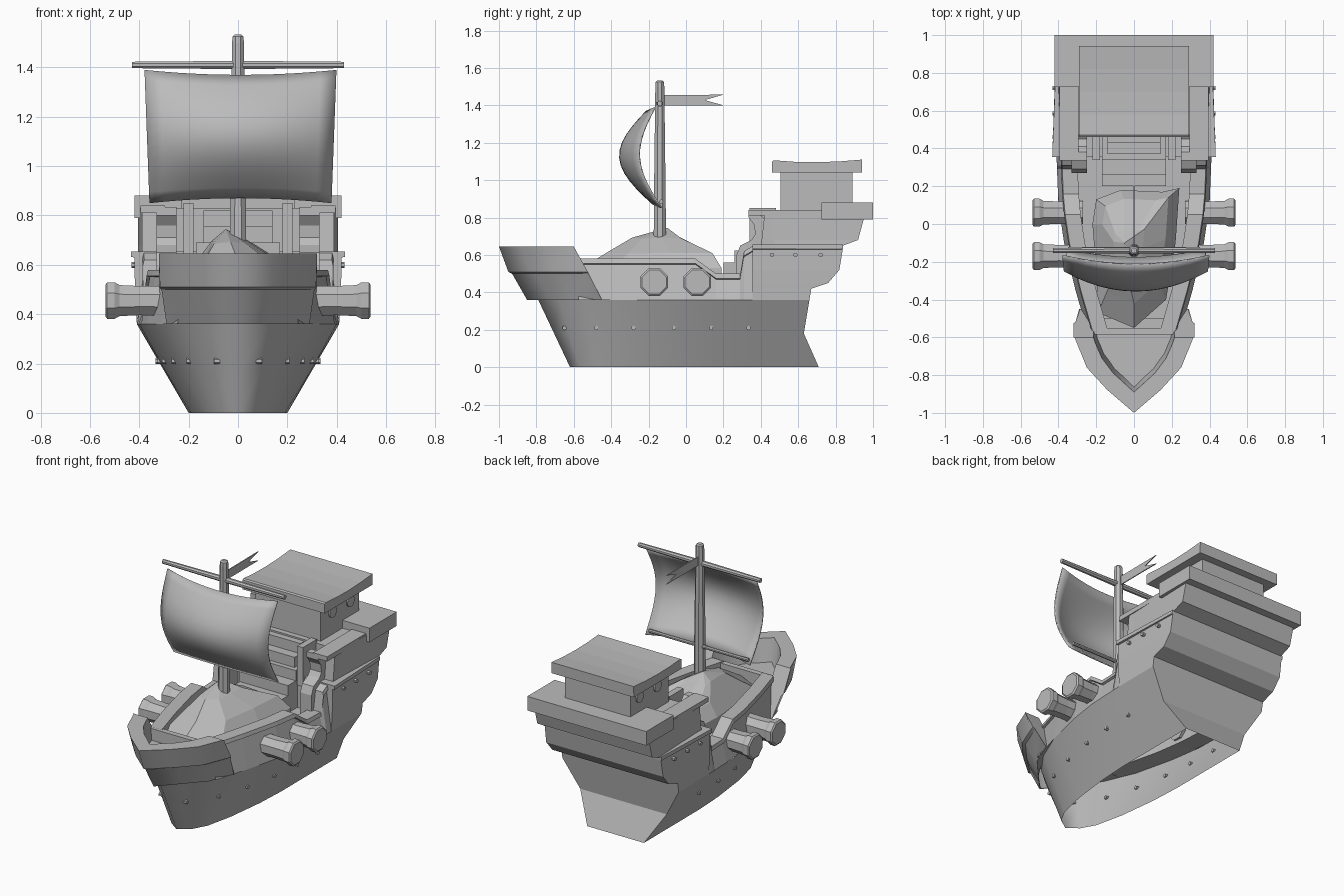
import bpy, bmesh, math
from mathutils import Vector

cube = bpy.data.objects.get("Cube")
if cube:
    bpy.data.objects.remove(cube, do_unlink=True)

grey = bpy.data.materials.new("plain_grey")
grey.use_nodes = True
grey.diffuse_color = (0.5, 0.5, 0.5, 1)
grey.node_tree.nodes["Principled BSDF"].inputs["Base Color"].default_value = (0.5, 0.5, 0.5, 1)


def finish(name, bm, mirror=False, smooth=None):
    """Turn a bmesh into an object, optionally mirrored across x."""
    bmesh.ops.recalc_face_normals(bm, faces=bm.faces)
    mesh = bpy.data.meshes.new(name)
    bm.to_mesh(mesh)
    bm.free()
    ob = bpy.data.objects.new(name, mesh)
    bpy.context.collection.objects.link(ob)
    mesh.materials.append(grey)
    if mirror:
        mod = ob.modifiers.new("Mirror", "MIRROR")
        mod.merge_threshold = 0.0005
    if smooth:
        bpy.ops.object.select_all(action="DESELECT")
        ob.select_set(True)
        bpy.context.view_layer.objects.active = ob
        bpy.ops.object.shade_smooth_by_angle(angle=math.radians(smooth))
    return ob


def loft(name, rows, mirror=True, cyclic=False, caps="", smooth=None):
    """Skin rows of points; caps may hold 'e' (row ends) and 't' (last row)."""
    bm = bmesh.new()
    vs = [[bm.verts.new(p) for p in row] for row in rows]
    pairs = list(zip(vs, vs[1:])) + ([(vs[-1], vs[0])] if cyclic else [])
    for a, b in pairs:
        for i in range(len(a) - 1):
            bm.faces.new((a[i], a[i + 1], b[i + 1], b[i]))
    if "e" in caps:
        bm.faces.new([r[-1] for r in vs])
    if "t" in caps:
        bm.faces.new(vs[-1])
    return finish(name, bm, mirror, smooth)


def prism(name, profile, x0, x1, mirror=True):
    """Extrude a y-z profile from x0 to x1."""
    bm = bmesh.new()
    a = [bm.verts.new((x0, y, z)) for y, z in profile]
    face = bm.faces.new(a)
    moved = bmesh.ops.extrude_face_region(bm, geom=[face])["geom"]
    bmesh.ops.translate(bm, vec=(x1 - x0, 0, 0),
                        verts=[v for v in moved if isinstance(v, bmesh.types.BMVert)])
    bm.faces.ensure_lookup_table()
    if len(bm.faces) == len(profile) + 1:
        bm.faces.new(a)
    return finish(name, bm, mirror)


def box(name, x, y0, y1, z0, z1):
    return prism(name, [(y0, z0), (y1, z0), (y1, z1), (y0, z1)], -x, x, False)


def lathe(name, origin, axis, profile, sides=8, mirror=False):
    """Spin (distance along axis, radius) pairs around an axis."""
    bm = bmesh.new()
    turn = Vector(axis).to_track_quat("Z", "Y")
    rings = []
    for d, r in profile:
        ang = [2 * math.pi * (i + 0.5) / sides for i in range(sides)]
        rings.append([bm.verts.new(Vector(origin) + turn @ Vector(
            (r * math.cos(t), r * math.sin(t), d))) for t in ang])
    for a, b in zip(rings, rings[1:]):
        for i in range(sides):
            j = (i + 1) % sides
            bm.faces.new((a[i], a[j], b[j], b[i]))
    bm.faces.new(rings[0])
    bm.faces.new(rings[-1])
    return finish(name, bm, mirror)


# Lower hull: open underneath, pointed bow, raked transom
KEEL = [(0, -.62), (.07, -.57), (.12, -.48), (.16, -.3), (.19, -.05), (.2, .15), (.2, .35)]
SHEER = [(0, -.79), (.13, -.68), (.23, -.54), (.31, -.35), (.37, -.1), (.4, .1), (.41, .35)]


def waterline(z, stern):
    t = z / 0.36
    pts = [Vector(a).lerp(Vector(b), t) for a, b in zip(KEEL, SHEER)]
    w = pts[-1].x
    return [(p.x, p.y, z) for p in pts] + [(w, stern, z), (0, stern, z)]


loft("hull", [waterline(0, .71), waterline(.18, .63), waterline(.36, .66)], smooth=30)


def half_width(line, y):
    for a, b in zip(line, line[1:]):
        if a[1] <= y <= b[1]:
            return a[0] + (b[0] - a[0]) * (y - a[1]) / (b[1] - a[1])
    return line[-2][0]


# Rivets along the hull and the stern
line = waterline(.21, .64)
for y in (-.65, -.48, -.28, -.065, .135, .335):
    lathe("hull_rivet", (half_width(line, y), y, .21), (1, 0, 0), [(-.012, .012), (.012, .012)], 6, True)
for y in (.46, .585, .72):
    lathe("stern_rivet", (.42, y, .6), (1, 0, 0), [(-.012, .012), (.012, .012)], 6, True)

# Bulwark with a lipped rail that dips at the waist
sheer = [(x, y, 0) for x, y in SHEER] + [(.41, .66, 0)]
stations = []
for y, top in ((-.575, .58), (-.35, .58), (-.1, .58), (.05, .58), (.16, .5), (.29, .5), (.31, .62), (.36, .65)):
    w = max(half_width(sheer, y), .245)
    stations.append([(w, y, .36), (w - .035, y, top - .03), (w - .022, y, top - .025),
                     (w - .028, y, top), (w - .11, y, top), (w - .11, y, .37), (w, y, .36)])
loft("bulwark", stations)

# Main deck and the bulkhead at its front
deck = [[(half_width(sheer, y) - .06, y, .45), (0, y, .45)] for y in (-.6, -.35, -.1, .1, .36)]
loft("main_deck", deck)
box("bow_bulkhead", .22, -.585, -.55, .45, .575)

# Bow collar in two stepped bands with a slanted rear end
outer = [(0, -1), (.14, -.88), (.25, -.76), (.315, -.6)]


def bow_row(z, dy, dx, end):
    pts = [(max(x - dx, 0) if x else 0, y + dy, z) for x, y in outer]
    return pts + [(pts[-1][0] + .005, end, z)]


inner = [(0, -.89), (.11, -.79), (.17, -.71), (.205, -.63)]
in_top = [(x, y, .645) for x, y in inner] + [(.215, -.6, .645)]
in_low = [(x * .9, y + .05, .36) for x, y in inner] + [(.21, -.45, .36)]
loft("bow_collar", [bow_row(.36, .15, .03, -.45), bow_row(.5, .07, .01, -.52),
                    bow_row(.51, .05, 0, -.525), bow_row(.645, 0, 0, -.6), in_top, in_low],
     cyclic=True, caps="e", smooth=30)
loft("bow_deck", [[(x * .98, y + .02, .5), (0, y + .02, .5)] for x, y in inner]
     + [[(.24, -.5, .5), (0, -.5, .5)]])


# Stern body with the stepped transom, a lipped edge, and the quarter deck above
def stern_row(z, front, front_w, stern, stern_w):
    return [(0, front, z), (front_w, front, z), (stern_w, stern, z), (0, stern, z)]


loft("stern_body", [stern_row(z, .355, fw, s, sw) for z, fw, s, sw in (
    (.36, .41, .66, .41), (.42, .413, .67, .411), (.45, .415, .76, .411), (.52, .418, .82, .412),
    (.63, .42, .838, .41), (.632, .433, .838, .416), (.655, .433, .84, .414))], caps="t")
loft("quarter_deck", [stern_row(z, .47, .39, s, .405) for z, s in (
    (.65, .84), (.68, .92), (.79, .95), (.83, .95))], caps="t")
prism("quarter_wall", [(.4, .64), (.5, .64), (.5, .82), (.42, .82)], .32, .39)
box("stern_slab", .42, .725, 1, .79, .88)

# Scrolled rail ends beside the stairs
prism("scroll_rail", [(.27, .45), (.27, .6), (.29, .65), (.35, .68), (.37, .71), (.365, .76), (.335, .8),
                      (.335, .835), (.38, .835), (.41, .8), (.45, .79), (.5, .82), (.5, .45)], .25, .33)
prism("quarter_rail", [(.335, .81), (.335, .84), (.73, .84), (.73, .81)], .295, .395)
prism("stair_post", [(.34, .6), (.48, .6), (.48, .85), (.34, .85)], .18, .22)

# Stairs up to the quarter deck
for i, (w, y) in enumerate(((.17, .2), (.17, .26), (.17, .34), (.14, .37), (.14, .43))):
    box("stair_step", w, y, .48, .45, .56 + .065 * i)

# Cabin with round windows and an overhanging, slightly sagging roof
box("cabin", .23, .505, .89, .82, 1.05)
for y in (.62, .8):
    lathe("round_window", (.225, y, .975), (1, 0, 0), [(0, .036), (.013, .036)], 12, True)
prism("cabin_roof", [(.46, 1.04), (.94, 1.04), (.942, 1.11), (.82, 1.1), (.7, 1.096), (.58, 1.098),
                     (.47, 1.106), (.46, 1.1)], -.29, .29, False)

# Cannons lying through the bulwark
for y in (-.17, .06):
    lathe("cannon", (0, y, .455), (1, 0, 0),
          [(.27, .066), (.4, .064), (.48, .068), (.5, .08), (.53, .08), (.537, .07)], 8, True)

# Faceted heap of cargo around the mast foot
base = [(-.22, 0), (-.2, .13), (-.07, .18), (.15, .17), (.24, .19), (.22, -.1),
        (.17, -.4), (0, -.55), (-.19, -.47), (-.2, -.25)]
bm = bmesh.new()
rings = []
for k, z, cx, cy in ((1, .45, 0, 0), (1, .53, 0, 0), (.76, .61, 0, .02), (.35, .69, -.03, -.03)):
    rings.append([bm.verts.new((x * k + cx, (y + .1) * k - .1 + cy,
                                z + .01 * math.sin(3 * i + z))) for i, (x, y) in enumerate(base)])
for a, b in zip(rings, rings[1:]):
    for i in range(len(base)):
        j = (i + 1) % len(base)
        bm.faces.new((a[i], a[j], b[j], b[i]))
peak = bm.verts.new((-.05, -.1, .745))
for i in range(len(base)):
    bm.faces.new((rings[-1][i], rings[-1][(i + 1) % len(base)], peak))
finish("cargo_heap", bm)

# Mast, yards and pennant
lathe("mast", (0, -.14, .6), (0, 0, 1), [(0, .036), (.3, .034), (.9, .026), (.925, .024), (.933, .015)])
lathe("upper_yard", (-.43, -.14, 1.41), (1, 0, 0), [(0, .014), (.43, .018), (.86, .014)])
lathe("lower_yard", (-.35, -.132, .885), (1, 0, 0), [(0, .011), (.7, .011)])
prism("pennant", [(-.12, 1.455), (.2, 1.457), (.1, 1.428), (.2, 1.4), (-.12, 1.4)], -.003, .003, False)

# Billowing sail
N = 12
sail = []
for i in range(N + 1):
    t = i / N
    row = []
    for j in range(N + 1):
        u = 2 * j / N - 1
        belly = math.sin(math.pi * t)
        y = -.135 - .035 * t - .1 * belly - (1 - u * u) * (.045 + .06 * belly)
        z = .85 + .54 * t + (1 - u * u) * .02 * (1 - 2 * t)
        row.append((.01 + u * (.369 + .02 * t), y, z))
    sail.append(row)
cloth = loft("sail", sail, mirror=False, smooth=40)
thick = cloth.modifiers.new("Thickness", "SOLIDIFY")
thick.thickness = 0.008
